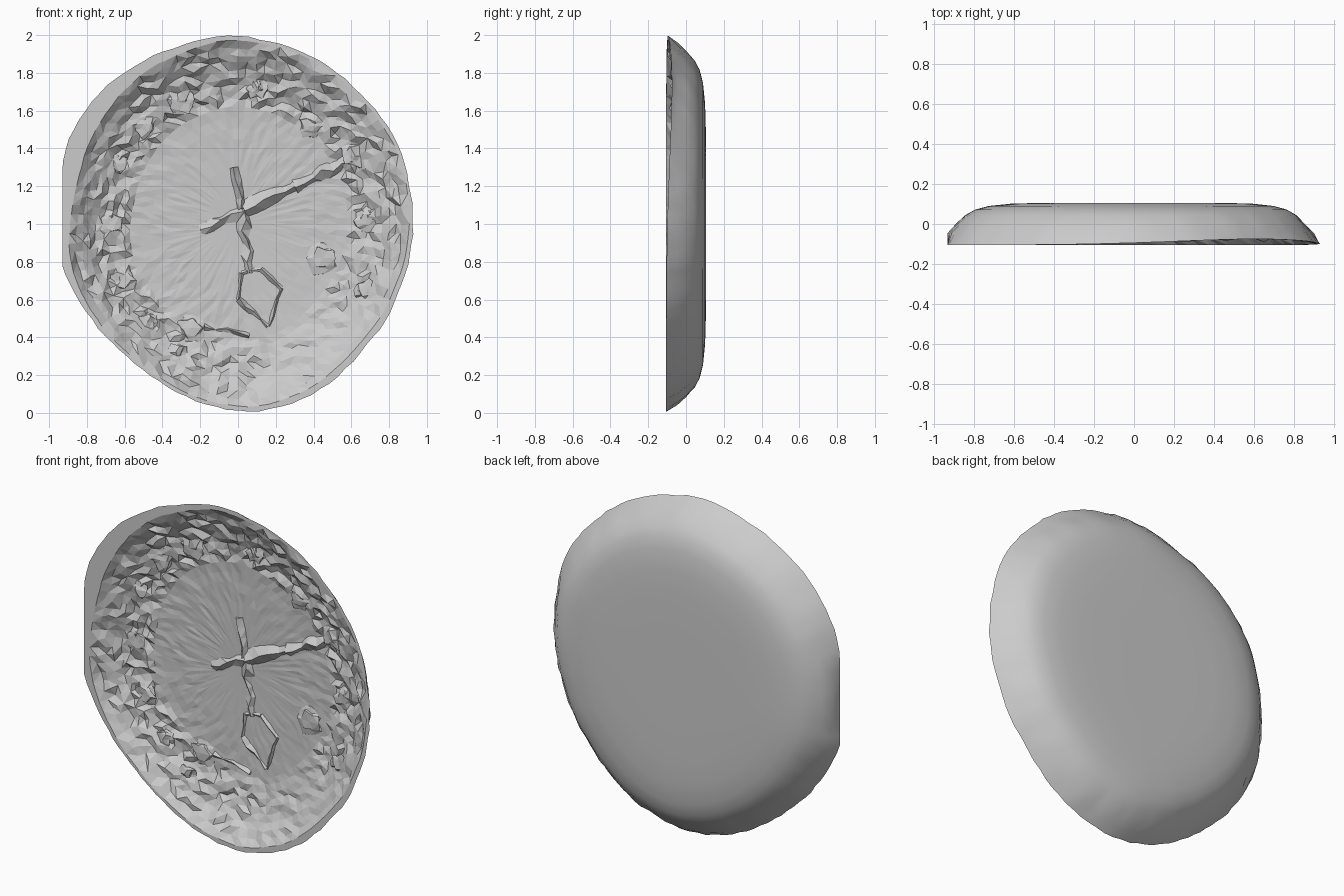
import bpy, bmesh, math, random
from mathutils import Vector

if "Cube" in bpy.data.objects:
    bpy.data.objects.remove(bpy.data.objects["Cube"])

random.seed(4)
SEG = 108
CUT_X = -.93   # the left edge is cut flat
FACE = .048    # depth of the face

# Uneven outline of the dish seen from the front (x, z)
OUTLINE = [(.93, 1.0), (.91, 1.2), (.86, 1.40), (.72, 1.62), (.53, 1.80), (.3, 1.935),
           (0, 2.0), (-.2, 1.975), (-.5, 1.87), (-.7, 1.73), (-.86, 1.53), (-.92, 1.38),
           (-.955, 1.2), (-.965, 1.0), (-.935, .78), (-.84, .59), (-.7, .40), (-.5, .22),
           (-.25, .07), (0, .005), (.15, .01), (.4, .095), (.6, .26), (.8, .51), (.9, .78)]


def outline_distance(a):
    # Distance from the centre to the outline along a direction
    d = Vector((math.cos(a), math.sin(a)))
    for i, p in enumerate(OUTLINE):
        q = OUTLINE[(i + 1) % len(OUTLINE)]
        p = Vector((p[0], p[1] - 1))
        e = Vector((q[0], q[1] - 1)) - p
        den = d.x * e.y - d.y * e.x
        if abs(den) < 1e-9:
            continue
        t = (p.x * e.y - p.y * e.x) / den
        u = (p.x * d.y - p.y * d.x) / den
        if t > 0 and -1e-6 <= u <= 1 + 1e-6:
            return t
    return .95


def outline_radius(a):
    # Averaged over a small angle to round the corners
    return sum(outline_distance(a + k * .045) for k in (-2, -1, 0, 1, 2)) / 5 + .003


def bump(a, centre, width):
    d = math.atan2(math.sin(a - centre), math.cos(a - centre))
    return math.exp(-(d / width) ** 2)


def lerp(profile, s):
    # Depth on a profile listed from large to small radius
    for (s0, y0), (s1, y1) in zip(profile, profile[1:]):
        if s1 <= s <= s0:
            return y0 + (y1 - y0) * (s0 - s) / (s0 - s1)
    return profile[-1][1]


def finish(name, bm):
    bmesh.ops.recalc_face_normals(bm, faces=bm.faces)
    me = bpy.data.meshes.new(name)
    bm.to_mesh(me)
    bm.free()
    ob = bpy.data.objects.new(name, me)
    bpy.context.collection.objects.link(ob)
    return ob


# Dish: domed back, thin rim, rough hollow front
BACK = [(.3, .106), (.5, .105), (.64, .101), (.75, .090), (.82, .072), (.87, .045),
        (.92, 0), (.96, -.045), (1, None)]
INNER = [(1, -.09), (.95, -.068), (.89, -.034), (.82, -.002), (.74, .022), (.62, .038), (0, FACE)]
bm = bmesh.new()
rings = []


def add_ring(fn):
    rings.append([bm.verts.new(fn(2 * math.pi * i / SEG)) for i in range(SEG)])


def rim_depth(a):
    return -.105 + .03 * bump(a, math.radians(50), .7)


def point(a, r, y):
    return (max(r * math.cos(a), CUT_X), y, max(1 + r * math.sin(a), 0))


def opening(a):
    wide = .09 * bump(a, math.radians(155), .65) + .02 * bump(a, math.radians(-50), .7)
    return outline_radius(a) * (.98 - wide)


def outer_point(a, s, y):
    # The outer edge is slightly chipped near the rim
    if y is None:
        return point(a, outline_radius(a) + random.uniform(-.006, .003), rim_depth(a))
    chip = .006 if y < .02 else 0
    return point(a, outline_radius(a) * s + random.uniform(-1, 1) * chip, y)


for s, y in BACK:
    add_ring(lambda a: outer_point(a, s, y))
n_outer = len(rings)


def inner_point(a, s):
    y = rim_depth(a) if s == 1 else max(lerp(INNER, s), rim_depth(a))
    rough = .02 if .66 < s < .97 else .006 * s
    # The lower right wall is smooth
    rough *= 1 - .6 * bump(a, math.radians(-50), .6)
    if s < 1:
        y += random.uniform(-1, .8) * rough
    r = opening(a) * (s + random.uniform(-.5, .5) * rough)
    return point(a + random.uniform(-.5, .5) * rough, r, y)


for s in (1, .96, .92, .88, .84, .80, .76, .72, .68, .64, .58, .52, .46, .4, .3, .2):
    add_ring(lambda a: inner_point(a, s))
for k, (ra, rb) in enumerate(zip(rings, rings[1:])):
    for i in range(SEG):
        j = (i + 1) % SEG
        f = bm.faces.new((ra[i], ra[j], rb[j], rb[i]))
        f.smooth = k < n_outer - 1
for ring, y in ((rings[0], .106), (rings[-1], FACE)):
    c = bm.verts.new((0, y, 1))
    for i in range(SEG):
        bm.faces.new((ring[i], ring[(i + 1) % SEG], c)).smooth = True
bmesh.ops.triangulate(bm, faces=[f for f in bm.faces if not f.smooth])
finish("clock_dish", bm)


# Raised ridge following a path on the face, with a crumpled triangular section
def ridge(name, path, width, height, closed=False, base=FACE + .003):
    bm = bmesh.new()
    pts = [Vector(p) for p in path]
    if closed:
        pts.append(pts[0])
    for p, q in zip(pts, pts[1:]):
        n = max(2, int((q - p).length / .05))
        side = Vector((-(q - p).y, (q - p).x)).normalized()
        prev = None
        for i in range(n + 1):
            c = p.lerp(q, i / n)
            w = width * random.uniform(.6, 1.3)
            sec = []
            for o, h in ((-1, 0), (random.uniform(-.5, .5), random.uniform(.5, 1.2)), (1, 0)):
                v = c + side * o * w
                sec.append(bm.verts.new((v.x, base - h * height, v.y)))
            if prev:
                for k in range(3):
                    m = (k + 1) % 3
                    bm.faces.new((prev[k], prev[m], sec[m], sec[k]))
            else:
                bm.faces.new(sec)
            prev = sec
        bm.faces.new(prev)
    bmesh.ops.triangulate(bm, faces=bm.faces)
    return finish(name, bm)


ridge("long_hand", [(.03, 1.08), (.3, 1.2), (.6, 1.34)], .05, .045)
ridge("upright_hand", [(-.02, 1.3), (.02, 1.08), (.06, .74)], .035, .035)
ridge("short_hand", [(-.2, .97), (.03, 1.06)], .04, .03)
ridge("hand_loop", [(0, .6), (.02, .74), (.12, .76), (.23, .66), (.16, .46)], .02, .028, True)
ridge("lower_mark", [(-.18, .45), (.06, .41)], .03, .03)


# Crumpled hour marks around the face
def mark(name, x, z, size, depth):
    bm = bmesh.new()
    bmesh.ops.create_icosphere(bm, subdivisions=2, radius=1)
    for v in bm.verts:
        k = random.uniform(.5, 1.15)
        v.co = Vector((x + v.co.x * size * k, depth + v.co.y * .02 * k, z + v.co.z * size * k))
    bmesh.ops.triangulate(bm, faces=bm.faces)
    finish(name, bm)


MARKS = [(.45, .82, .1), (.68, .65, .07), (.68, 1.02, .07), (.62, 1.36, .08), (.38, 1.52, .07),
         (.1, 1.72, .06), (-.3, 1.66, .08), (-.5, 1.53, .08), (-.65, 1.32, .07), (-.68, 1.0, .07),
         (-.62, .7, .08), (-.48, .48, .06), (-.25, .45, .09), (-.33, .32, .06)]
for i, (x, z, size) in enumerate(MARKS):
    r = math.hypot(x, z - 1)
    mark(f"hour_mark_{i + 1}", x, z, size, lerp(INNER, r / opening(math.atan2(z - 1, x))) - .002)
